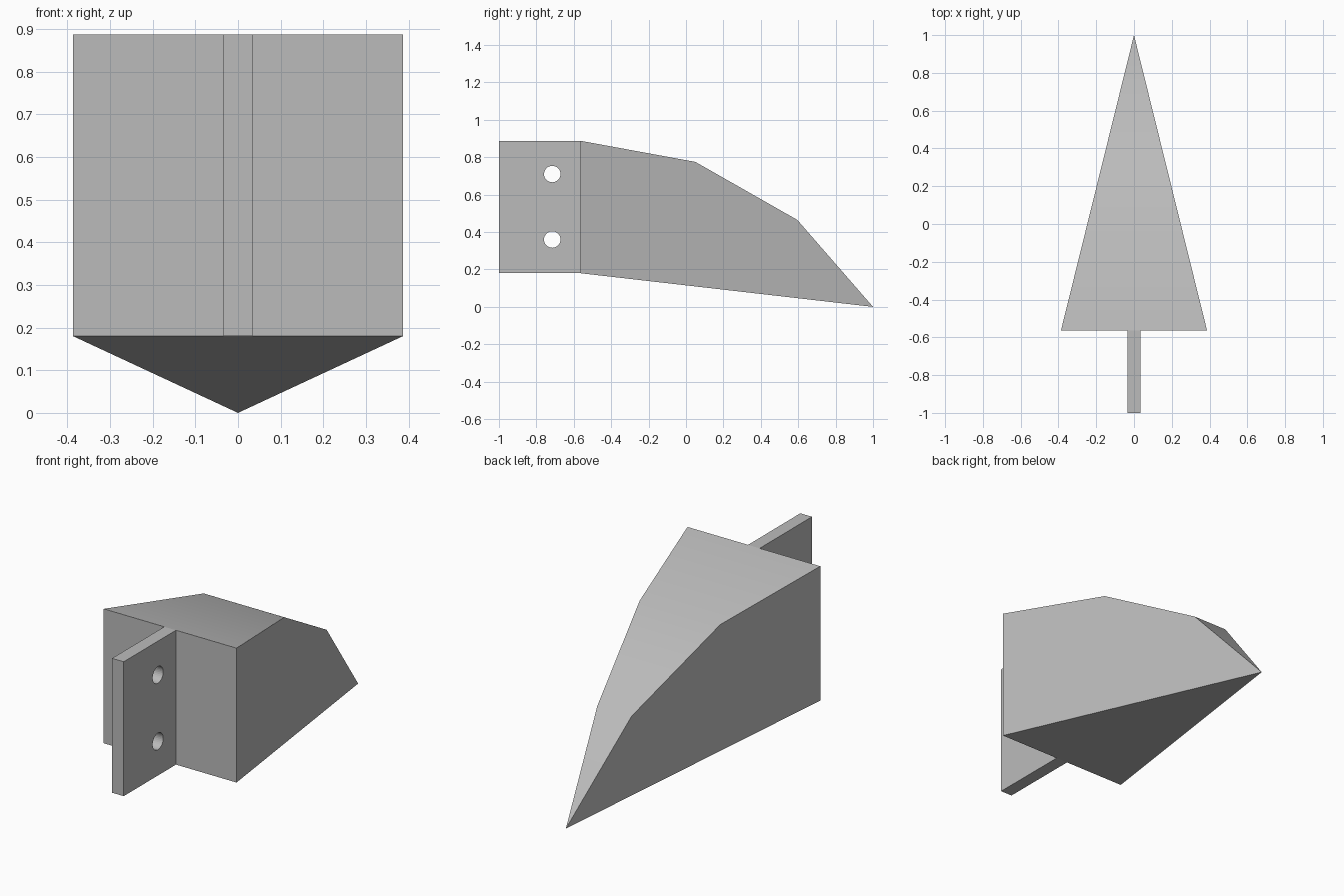
import bpy, bmesh, math

old = bpy.data.objects.get("Cube")
if old:
    bpy.data.objects.remove(old, do_unlink=True)

# Single grey material
grey = bpy.data.materials.new("plain grey")
grey.use_nodes = True
colour = (0.5, 0.5, 0.5, 1)
grey.diffuse_color = colour
grey.node_tree.nodes["Principled BSDF"].inputs["Base Color"].default_value = colour

BACK, TIP, HALF = -0.565, 1.0, 0.387
LOW, HIGH = 0.18, 0.888


def finish(name, bm):
    bmesh.ops.recalc_face_normals(bm, faces=bm.faces)
    mesh = bpy.data.meshes.new(name)
    bm.to_mesh(mesh)
    bm.free()
    obj = bpy.data.objects.new(name, mesh)
    bpy.context.collection.objects.link(obj)
    mesh.materials.append(grey)
    return obj


def smooth(obj):
    bpy.ops.object.select_all(action='DESELECT')
    obj.select_set(True)
    bpy.context.view_layer.objects.active = obj
    bpy.ops.object.shade_smooth_by_angle(angle=math.radians(30))


# Wedge: side profile tapering in width to a single point
profile = [(BACK, LOW), (BACK, HIGH), (0.05, 0.775), (0.595, 0.465)]
bm = bmesh.new()
tip = bm.verts.new((0, TIP, 0))
sides = []
for sign in (-1, 1):
    sides.append([bm.verts.new((sign * HALF * (TIP - y) / (TIP - BACK), y, z))
                  for y, z in profile])
left, right = sides
for side in sides:
    bm.faces.new(side + [tip])
for i in range(len(profile) - 1):
    bm.faces.new((left[i], left[i + 1], right[i + 1], right[i]))
bm.faces.new((left[-1], tip, right[-1]))
bm.faces.new((left[0], right[0], tip))
smooth(finish("wedge_body", bm))

# Mounting tab
bm = bmesh.new()
bmesh.ops.create_cube(bm, size=1)
for v in bm.verts:
    v.co.x *= 0.068
    v.co.y = -1 if v.co.y < 0 else BACK
    v.co.z = LOW if v.co.z < 0 else HIGH
tab = finish("mounting_tab", bm)

# Two bolt holes through the tab
for n, z in enumerate((0.36, 0.71)):
    bpy.ops.mesh.primitive_cylinder_add(vertices=32, radius=0.044, depth=0.3,
                                        location=(0, -0.715, z),
                                        rotation=(0, math.pi / 2, 0))
    cutter = bpy.context.object
    cutter.name = f"bolt_hole_cutter_{n + 1}"
    cutter.data.materials.append(grey)
    cutter.hide_render = True
    cutter.hide_viewport = True
    cut = tab.modifiers.new("bolt hole", 'BOOLEAN')
    cut.operation = 'DIFFERENCE'
    cut.solver = 'EXACT'
    cut.object = cutter
smooth(tab)
